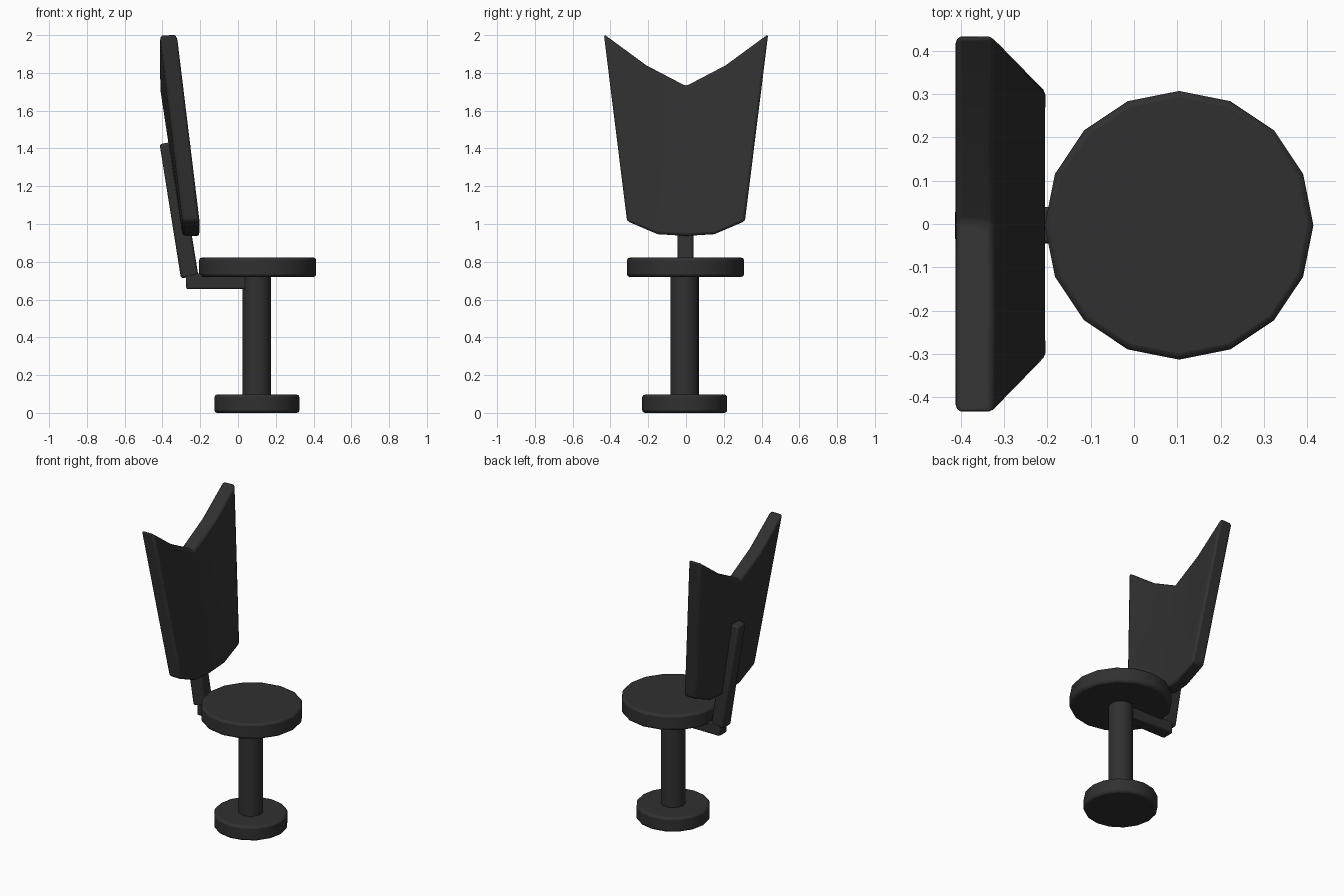
import bpy
import bmesh
from math import radians
from mathutils import Vector

if "Cube" in bpy.data.objects:
    bpy.data.objects.remove(bpy.data.objects["Cube"], do_unlink=True)

# Single dark colour
black = bpy.data.materials.new("charcoal black")
black.use_nodes = True
colour = (0.03, 0.03, 0.03, 1)
black.diffuse_color = colour
black.node_tree.nodes["Principled BSDF"].inputs["Base Color"].default_value = colour


def finish(obj, name, bevel):
    """Name, colour, soften the rims and smooth an object."""
    obj.name = obj.data.name = name
    obj.data.materials.append(black)
    mod = obj.modifiers.new("soft edges", "BEVEL")
    mod.width = bevel
    mod.segments = 2
    mod.limit_method = "ANGLE"
    mod.angle_limit = radians(35)
    bpy.ops.object.select_all(action="DESELECT")
    obj.select_set(True)
    bpy.context.view_layer.objects.active = obj
    bpy.ops.object.shade_smooth_by_angle(angle=radians(35))
    return obj


def disc(name, x, y, radius, bottom, top, bevel):
    bpy.ops.mesh.primitive_cylinder_add(
        vertices=16, radius=radius, depth=top - bottom,
        location=(x, y, (bottom + top) / 2), rotation=(0, 0, radians(90)))
    return finish(bpy.context.object, name, bevel)


def prism(name, outline, y, half_width, bevel):
    """Extrude an x-z outline across y."""
    bm = bmesh.new()
    face = bm.faces.new([bm.verts.new((x, y - half_width, z)) for x, z in outline])
    out = bmesh.ops.extrude_face_region(bm, geom=[face])
    moved = [v for v in out["geom"] if isinstance(v, bmesh.types.BMVert)]
    bmesh.ops.translate(bm, verts=moved, vec=Vector((0, 2 * half_width, 0)))
    bmesh.ops.recalc_face_normals(bm, faces=bm.faces[:])
    mesh = bpy.data.meshes.new(name)
    bm.to_mesh(mesh)
    bm.free()
    obj = bpy.data.objects.new(name, mesh)
    bpy.context.collection.objects.link(obj)
    return finish(obj, name, bevel)


def backrest():
    """Swallow-tailed panel; its notch makes the front gently concave."""
    half = [(0, 1.73, 0, 0.937), (0.21, 1.84, 0.15, 0.946), (0.435, 2.005, 0.312, 1.015)]
    columns = [(-a, b, -c, d) for a, b, c, d in half[:0:-1]] + half
    rows = 6
    bm = bmesh.new()
    grid = []
    for top_y, top_z, low_y, low_z in columns:
        low, top = Vector((-0.203, low_y, low_z)), Vector((-0.323, top_y, top_z))
        grid.append([bm.verts.new(low.lerp(top, r / rows)) for r in range(rows + 1)])
    for a, b in zip(grid, grid[1:]):
        for r in range(rows):
            bm.faces.new((a[r], b[r], b[r + 1], a[r + 1]))
    # Give the sheet thickness straight backwards
    out = bmesh.ops.extrude_face_region(bm, geom=bm.faces[:])
    moved = [v for v in out["geom"] if isinstance(v, bmesh.types.BMVert)]
    bmesh.ops.translate(bm, verts=moved, vec=Vector((-0.091, 0, 0)))
    # Restore the front sheet if the extrusion consumed it
    if not any(all(v in col for v in f.verts) for col in grid for f in bm.faces):
        for a, b in zip(grid, grid[1:]):
            for r in range(rows):
                quad = (a[r], b[r], b[r + 1], a[r + 1])
                if bm.faces.get(quad) is None:
                    bm.faces.new(quad)
    bmesh.ops.recalc_face_normals(bm, faces=bm.faces[:])
    mesh = bpy.data.meshes.new("backrest")
    bm.to_mesh(mesh)
    bm.free()
    obj = bpy.data.objects.new("backrest", mesh)
    bpy.context.collection.objects.link(obj)
    return finish(obj, "backrest", 0.014)


# Pedestal and seat
disc("base", 0.1, -0.007, 0.225, 0, 0.097, 0.014)
disc("pedestal", 0.1, -0.007, 0.075, 0.08, 0.74, 0.004)
disc("seat", 0.104, -0.003, 0.31, 0.72, 0.822, 0.014)

# Bracket under the seat and the slanted strut carrying the backrest
prism("seat_arm", [(-0.275, 0.655), (0.06, 0.655), (0.06, 0.737), (-0.275, 0.737)],
      -0.003, 0.042, 0.01)
prism("back_strut", [(-0.302, 0.712), (-0.21, 0.727), (-0.325, 1.438), (-0.415, 1.423)],
      -0.003, 0.042, 0.012)
backrest()
